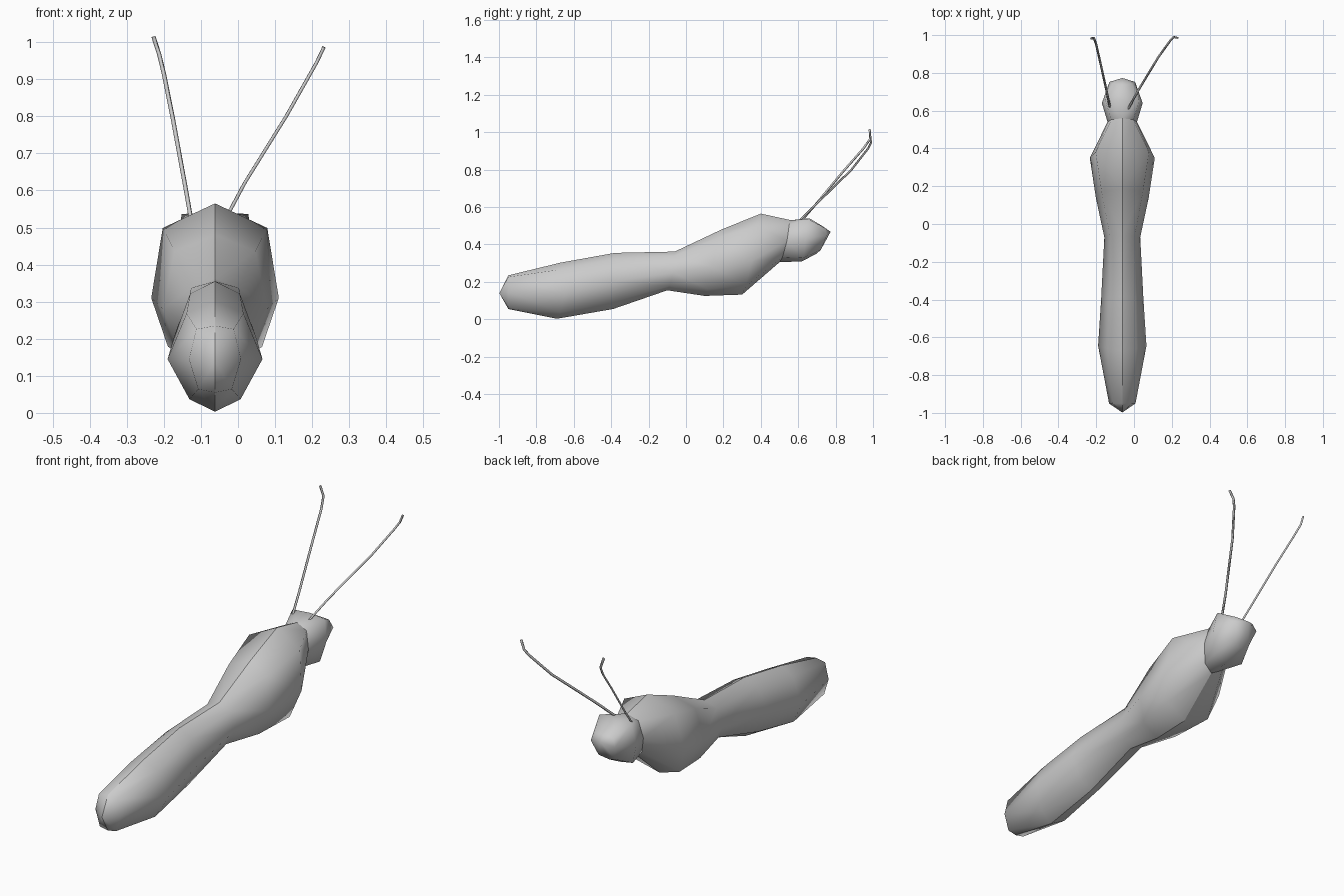
import bpy, bmesh

if "Cube" in bpy.data.objects:
    bpy.data.objects.remove(bpy.data.objects["Cube"])

CX = -0.062  # body axis


def half_ring(top, side, bottom, fx, up=0.78, down=0.76):
    """Five points from top to bottom: top/bottom = (y, z), side = (half width, y, z)."""
    (ty, tz), (w, sy, sz), (by, bz) = top, side, bottom
    return [(0, ty, tz),
            (w * fx, ty * .6 + sy * .4, sz + (tz - sz) * up),
            (w, sy, sz),
            (w * fx * .9, by * .6 + sy * .4, sz + (bz - sz) * down),
            (0, by, bz)]


def loft(name, rings, tip_start=None, tip_end=None, merge=False):
    bm = bmesh.new()
    rows = [[bm.verts.new(p) for p in half_ring(*r)] for r in rings]
    for a, b in zip(rows, rows[1:]):
        for i in range(4):
            bm.faces.new((a[i], b[i], b[i + 1], a[i + 1]))
    for tip, row in ((tip_start, rows[0]), (tip_end, rows[-1])):
        if tip:
            t = bm.verts.new((0, *tip))
            for i in range(4):
                f = (row[i], row[i + 1], t)
                bm.faces.new(f if row is rows[0] else f[::-1])
    # consistent outward normals: flank faces must point to +x
    bmesh.ops.recalc_face_normals(bm, faces=bm.faces)
    if sum(f.normal.x * f.calc_area() for f in bm.faces) < 0:
        bmesh.ops.reverse_faces(bm, faces=bm.faces)
    me = bpy.data.meshes.new(name)
    bm.to_mesh(me)
    bm.free()
    for p in me.polygons:
        p.use_smooth = True
    ob = bpy.data.objects.new(name, me)
    bpy.context.collection.objects.link(ob)
    ob.location.x = CX
    m = ob.modifiers.new("mirror", "MIRROR")
    m.use_mirror_merge = merge
    return ob


# Abdomen and thorax: creased along the midline
NECK = ((.56, .53), (.078, .54, .42), (.50, .305), .75)
loft("abdomen_and_thorax", [
    ((-.95, .235), (.07, -.95, .145), (-.95, .055), .72, .9, .9),
    ((-.67, .303), (.128, -.645, .145), (-.69, .003), .6),
    ((-.38, .355), (.112, -.40, .20), (-.39, .055), .6),
    ((-.06, .362), (.095, -.07, .25), (-.10, .155), .68),
    ((.19, .48), (.14, .14, .28), (.10, .125), .78),
    ((.40, .565), (.172, .35, .31), (.30, .132), .82, .74, .74),
    NECK,
], tip_start=(-.998, .14))

# Head: smooth across the middle, flat on top
loft("head", [
    NECK,
    ((.66, .54), (.108, .64, .43), (.62, .31), .83, .97, .85),
    ((.735, .495), (.068, .752, .45), (.70, .352), .75, .85, .8),
], tip_end=(.773, .468), merge=True)


# Antennae: thin four-sided tubes
def antenna(name, pts):
    cu = bpy.data.curves.new(name, "CURVE")
    cu.dimensions = "3D"
    cu.bevel_depth = .006
    cu.bevel_resolution = 0
    cu.use_fill_caps = True
    sp = cu.splines.new("POLY")
    sp.points.add(len(pts) - 1)
    for p, co in zip(sp.points, pts):
        p.co = (*co, 1)
    bpy.context.collection.objects.link(bpy.data.objects.new(name, cu))


antenna("antenna_left", [(-.128, .62, .53), (-.142, .69, .61), (-.175, .84, .79),
                         (-.20, .95, .915), (-.212, .985, .965), (-.228, .982, 1.015)])
antenna("antenna_right", [(-.03, .61, .53), (.018, .70, .62), (.13, .885, .80),
                          (.195, .975, .915), (.212, .99, .945), (.232, .985, .987)])
